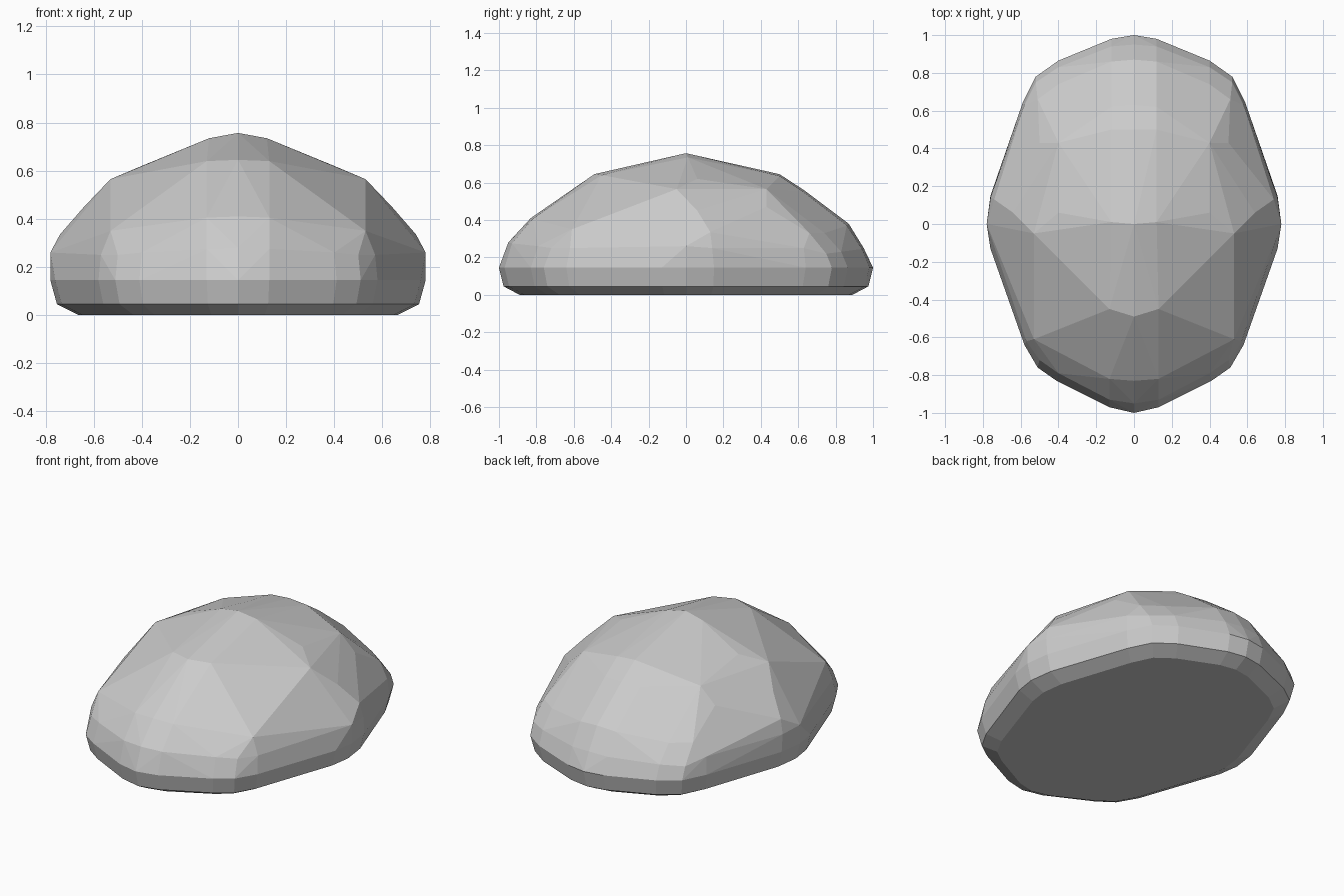
import bpy, bmesh

# Widest horizontal outline, right half (x, y)
outline = [(0, -1), (.13, -.97), (.41, -.83), (.51, -.76), (.58, -.64), (.76, -.13), (.78, 0),
           (.76, .15), (.59, .64), (.52, .78), (.4, .865), (.12, .98), (0, 1)]

# Skirt rings: (x scale, y scale, z)
points = []
for sx, sy, z in [(.85, .89, 0), (.965, .975, .045), (1, 1, .145)]:
    points += [(x * sx, y * sy, z) for x, y in outline]

# Upper facet corners, right half
points += [
    # front slope
    (0, -.95, .28), (.13, -.93, .275), (.4, -.79, .26), (.5, -.72, .25), (.57, -.62, .25),
    (0, -.83, .41), (.13, -.82, .405), (.53, -.61, .35),
    (0, -.49, .645), (.13, -.45, .64), (.53, -.05, .565),
    # crown
    (0, 0, .757), (.12, .01, .735), (.4, .06, .62),
    # sides
    (.78, 0, .26), (.74, .13, .335), (.64, .06, .45), (.76, .14, .25),
    # back slope
    (0, .5, .645), (.12, .5, .635), (.4, .43, .565), (.5, .43, .47),
    (0, .63, .56), (.12, .62, .555), (.39, .62, .43), (.51, .66, .33),
    (0, .87, .38), (.12, .86, .37), (.4, .74, .33),
    (0, .95, .25), (.12, .94, .245), (.4, .83, .23), (.52, .75, .22), (.58, .63, .25),
]

# Mirror the corners and wrap them in a faceted shell
bm = bmesh.new()
for x, y, z in points:
    bm.verts.new((x, y, z))
    if x > 0:
        bm.verts.new((-x, y, z))
hull = bmesh.ops.convex_hull(bm, input=bm.verts)
loose = [v for v in bm.verts if not v.link_faces]
bmesh.ops.delete(bm, geom=loose, context='VERTS')
bmesh.ops.dissolve_limit(bm, angle_limit=.06, verts=bm.verts, edges=bm.edges)
bmesh.ops.recalc_face_normals(bm, faces=bm.faces)

mesh = bpy.data.meshes.new("boulder")
bm.to_mesh(mesh)
bm.free()
boulder = bpy.data.objects.new("boulder", mesh)
bpy.context.collection.objects.link(boulder)
